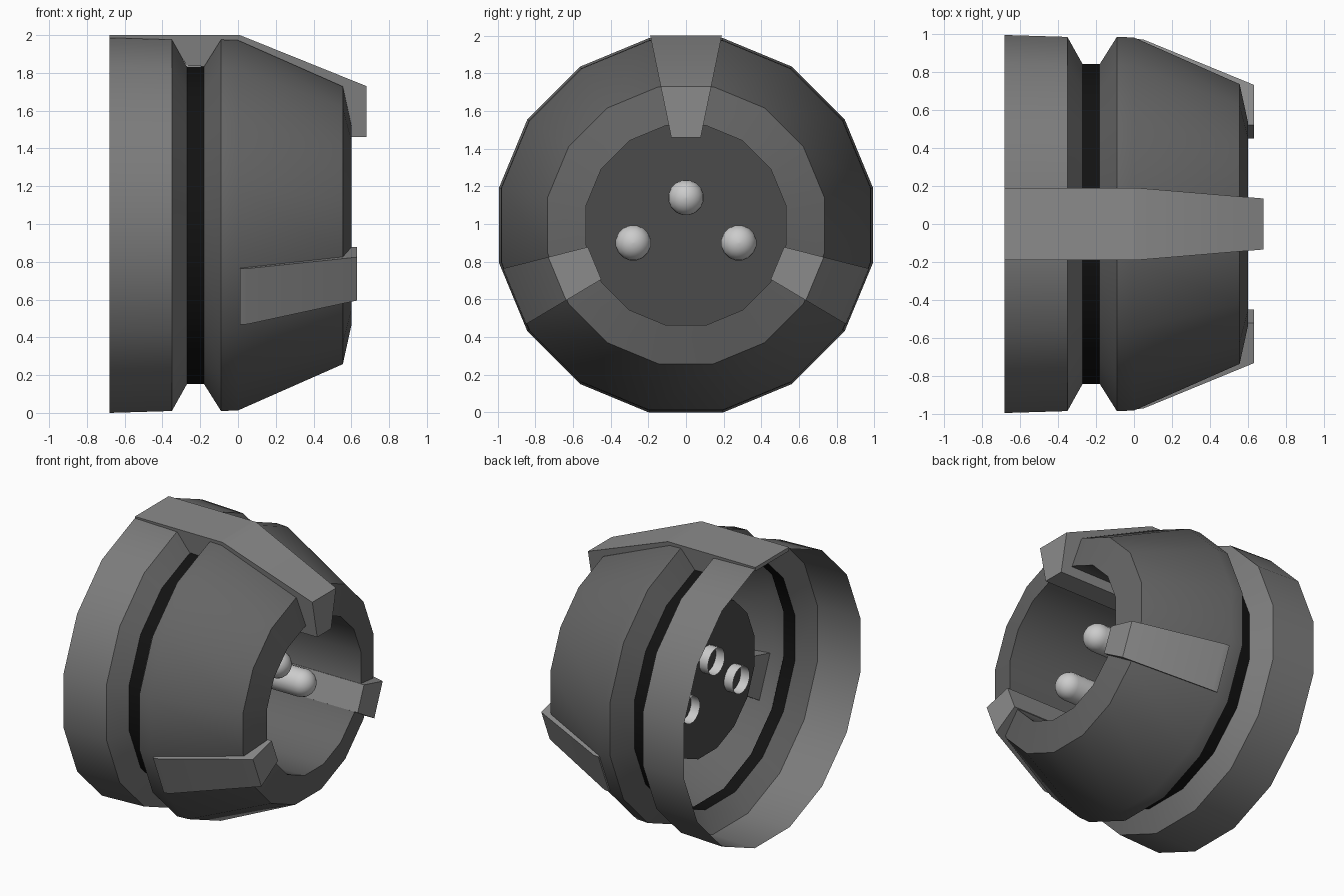
import bpy, bmesh, math
from mathutils import Matrix, Vector

if "Cube" in bpy.data.objects:
    bpy.data.objects.remove(bpy.data.objects["Cube"])

CZ = 0.993          # height of the turning axis, which runs along x
SIDES = 16


def material(name, v):
    m = bpy.data.materials.new(name)
    m.diffuse_color = (v, v, v, 1)
    m.use_nodes = True
    m.node_tree.nodes["Principled BSDF"].inputs["Base Color"].default_value = m.diffuse_color
    return m


BODY = material("body_grey", 0.13)
RING = material("ring_grey", 0.2)
BLACK = material("groove_black", 0.006)
FLOOR = material("floor_grey", 0.07)
CLIP = material("clip_grey", 0.26)
PIN = material("pin_grey", 0.6)


def finish(name, bm, mat, fix_normals=False):
    if fix_normals:
        bmesh.ops.recalc_face_normals(bm, faces=bm.faces)
    me = bpy.data.meshes.new(name)
    bm.to_mesh(me)
    bm.free()
    me.materials.append(mat)
    ob = bpy.data.objects.new(name, me)
    bpy.context.collection.objects.link(ob)
    bpy.ops.object.select_all(action='DESELECT')
    ob.select_set(True)
    bpy.context.view_layer.objects.active = ob
    bpy.ops.object.shade_smooth_by_angle(angle=math.radians(30))
    return ob


def lathe(name, profile, mat, n=SIDES, y=0.0, z=CZ, cap_end=False):
    """Turn (x, flat-to-axis radius) points around an axis along x."""
    bm = bmesh.new()
    rings = []
    for x, r in profile:
        rv = r / math.cos(math.pi / n)
        angles = [(i + 0.5) * 2 * math.pi / n for i in range(n)]
        rings.append([bm.verts.new((x, y + rv * math.cos(a), z + rv * math.sin(a)))
                      for a in angles])
    for a, b in zip(rings, rings[1:]):
        for i in range(n):
            j = (i + 1) % n
            bm.faces.new((a[i], a[j], b[j], b[i]))
    if cap_end:
        bm.faces.new(rings[-1])
    bmesh.ops.reverse_faces(bm, faces=bm.faces)
    return finish(name, bm, mat)


def clip(name, angle, sections, half_width):
    """Wedge-shaped bar lofted through (x, outer radius, inner radius) sections."""
    bm = bmesh.new()
    rot = Matrix.Rotation(angle, 4, 'X')
    loops = []
    for x, ro, ri in sections:
        wo, wi = half_width(ro), half_width(ri)
        pts = ((-wo, ro), (wo, ro), (wi, ri), (-wi, ri))
        loops.append([bm.verts.new(rot @ Vector((x, y, r)) + Vector((0, 0, CZ)))
                      for y, r in pts])
    for a, b in zip(loops, loops[1:]):
        for i in range(4):
            j = (i + 1) % 4
            bm.faces.new((a[i], a[j], b[j], b[i]))
    bm.faces.new(loops[0])
    bm.faces.new(loops[-1])
    return finish(name, bm, CLIP, True)


# Open shell: rear ring, black groove, tapered front with rim
lathe("rear_ring", [(-0.68, 0.993), (-0.35, 0.983), (-0.27, 0.84)], RING)
lathe("groove", [(-0.27, 0.84), (-0.18, 0.84)], BLACK)
lathe("front_body", [(-0.18, 0.84), (-0.09, 0.983), (0.0, 0.98),
                     (0.555, 0.735), (0.6, 0.53)], BODY)

# Recess behind the front opening
lathe("socket_recess", [(0.6, 0.53), (-0.17, 0.53)], BODY)
lathe("socket_floor", [(-0.169, 0.53), (-0.17, 0.53)], FLOOR, cap_end=True)

# Long top clip bridging the groove
clip("top_clip", 0,
     [(-0.68, 1.007, 0.98), (-0.35, 1.007, 0.97), (-0.27, 1.007, 0.845),
      (-0.01, 1.007, 0.835), (0.01, 1.007, 0.467), (0.68, 0.737, 0.467)],
     lambda r: 0.19 - 0.207 * (1.007 - r))

# Two short side clips
for side in (-1, 1):
    clip("side_clip", side * math.radians(112.5),
         [(0.01, 0.987, 0.525), (0.05, 0.983, 0.525), (0.63, 0.74, 0.525)],
         lambda r: 0.16 - 0.145 * (0.987 - r))

# Round-nosed contact pins, open at the back
R = 0.093
nose = [(0.31 + R * math.sin(t), max(R * math.cos(t), 0.002))
        for t in (math.radians(15 * k) for k in range(7))]
for y, z in ((0, 1.14), (-0.28, 0.9), (0.28, 0.9)):
    lathe("contact_pin", [(-0.24, R)] + nose, PIN, 16, y, z, True)
